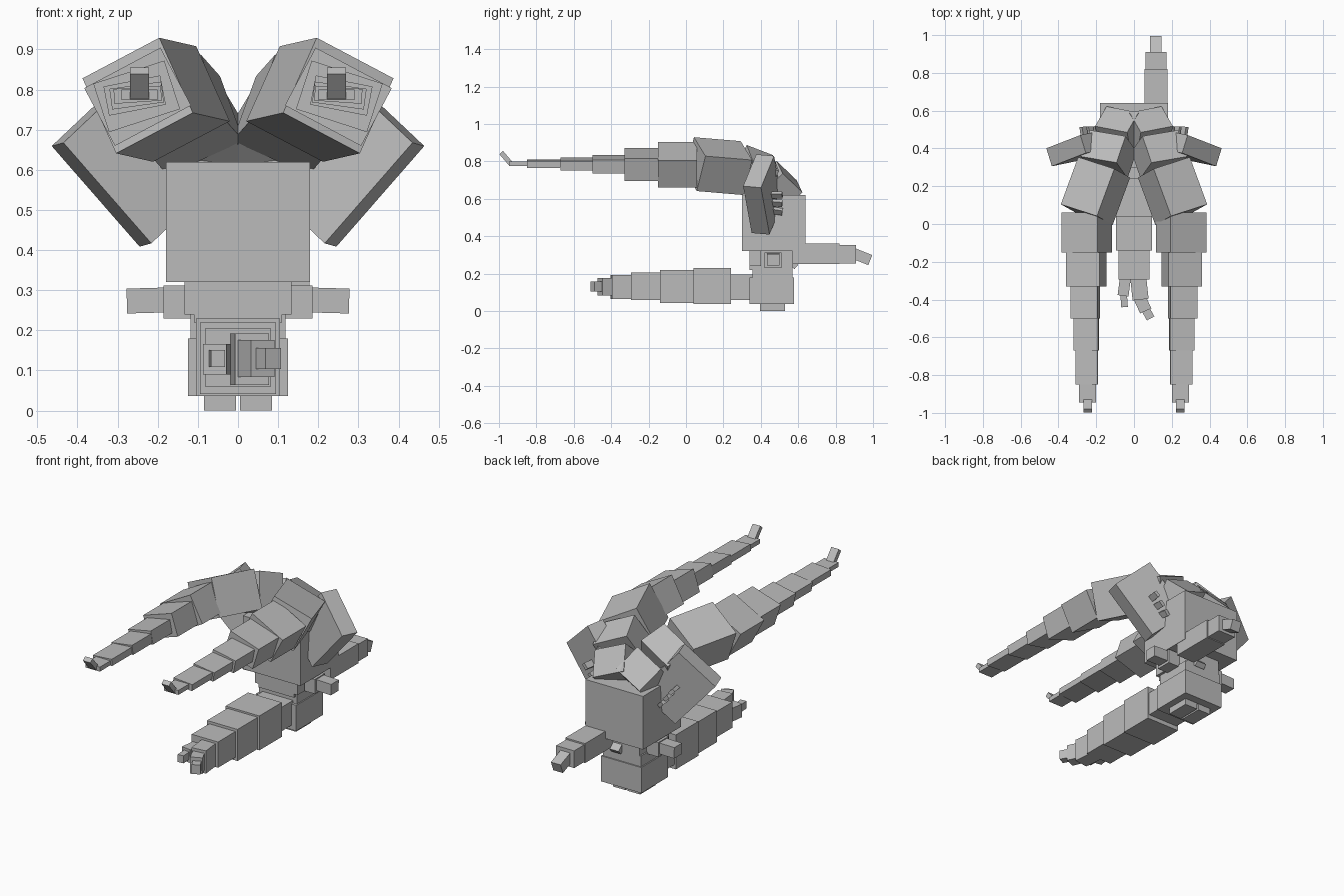
import bpy, math
from mathutils import Vector, Matrix

cube = bpy.data.objects.get("Cube")
if cube:
    bpy.data.objects.remove(cube, do_unlink=True)

grey = bpy.data.materials.new("plain grey")
grey.use_nodes = True
tone = (0.5, 0.5, 0.5, 1)
grey.diffuse_color = tone
grey.node_tree.nodes["Principled BSDF"].inputs["Base Color"].default_value = tone


def beam(name, start, end, width, depth, side=(1, 0, 0)):
    """Box running from start to end; width is measured along side."""
    a, b = Vector(start), Vector(end)
    along = (b - a).normalized()
    across = Vector(side)
    across = (across - along * across.dot(along)).normalized()
    up = across.cross(along)
    frame = Matrix((across, along, up)).transposed().to_4x4()
    frame.translation = (a + b) / 2
    bpy.ops.mesh.primitive_cube_add(size=1)
    ob = bpy.context.object
    ob.name = name
    ob.data.transform(frame @ Matrix.Diagonal((width, (b - a).length, depth, 1)))
    ob.data.materials.append(grey)
    return ob


def block(name, x, y, z):
    """Upright box from its x, y and z ranges."""
    cx, cz = sum(x) / 2, sum(z) / 2
    return beam(name, (cx, y[0], cz), (cx, y[1], cz), x[1] - x[0], z[1] - z[0])


def flip(p, s):
    return (p[0] * s, p[1], p[2])


# Torso, waist and hips
block("torso", (-.18, .18), (.30, .64), (.32, .62))
block("waist", (-.11, .11), (.34, .57), (.22, .33))
block("hips", (-.125, .125), (.34, .577), (.036, .18))
block("upper_hips", (-.118, .118), (.355, .57), (.17, .24))
beam("rear_flap", (.03, .53, .29), (.03, .59, .235), .06, .03)

# Tail, off to the left
block("tail_base", (.055, .178), (.57, .82), (.25, .36))
block("tail_middle", (.06, .172), (.82, .91), (.255, .352))
beam("tail_tip", (.115, .895, .308), (.115, .985, .272), .06, .058)

# Long lower trunk
block("trunk_root", (-.095, .095), (.22, .36), (.06, .195))
for i, (y0, y1, half, z0, z1) in enumerate([
        (.04, .24, .105, .036, .23),
        (-.14, .04, .095, .042, .22),
        (-.295, -.14, .082, .06, .205)]):
    block(f"trunk_{i + 1}", (-half, half), (y0, y1), (z0, z1))

# Two fingers on the trunk end
beam("large_finger_base", (.022, -.28, .128), (.035, -.4, .128), .085, .128)
beam("large_finger_middle", (.03, -.39, .13), (.062, -.46, .13), .065, .092)
beam("large_finger_tip", (.055, -.44, .13), (.088, -.5, .13), .045, .053)
beam("small_finger_base", (-.045, -.28, .128), (-.058, -.38, .128), .058, .075)
beam("small_finger_tip", (-.055, -.37, .13), (-.05, -.44, .13), .035, .042)

# Parts that come in mirrored pairs
for s, word in ((1, "left"), (-1, "right")):
    block(f"{word}_foot", sorted((.005 * s, .085 * s)), (.395, .53), (0, .04))
    block(f"{word}_stub_base", sorted((.1 * s, .185 * s)), (.42, .51), (.23, .312))
    beam(f"{word}_stub", (.17 * s, .467, .276), (.277 * s, .467, .273), .068, .062, (0, 1, 0))
    block(f"{word}_waist_plate", sorted((.105 * s, .133 * s)), (.34, .40), (.24, .32))

    # Flat shoulder slab
    beam(f"{word}_shoulder_slab", flip((.34, .376, .538), s), flip((.16, .446, .708), s),
         .336, .1, flip((-.22, .046, -.25), s))

    # Small claws behind the slab
    for k in range(3):
        root = (.20 + .03 * k, .45, .54 + .04 * k)
        tip = (.20 + .035 * k, .515, .53 + .045 * k)
        beam(f"{word}_claw_{k + 1}", flip(root, s), flip(tip, s), .035, .02, flip((1, 0, 1), s))

    # Thick arm sections arching forward from the torso
    roll = flip((-.19, -.06, .1), s)
    joints = [(.05, .545, .61), (.11, .44, .71), (.158, .30, .764), (.25, .05, .785)]
    sizes = [(.185, .17), (.21, .19), (.225, .21)]
    for k, (w, h) in enumerate(sizes):
        beam(f"{word}_upper_arm_{k + 1}", flip(joints[k], s), flip(joints[k + 1], s), w, h, roll)

    # Tapering forearm sections that untwist toward the tip
    sections = [(.06, -.15, .25, .782, .215, .163, 28),
                (-.15, -.33, .2525, .783, .186, .127, 18),
                (-.33, -.5, .2575, .785, .144, .074, 11),
                (-.5, -.67, .2525, .785, .13, .052, 8),
                (-.67, -.85, .25, .787, .118, .037, 4),
                (-.85, -.945, .245, .787, .09, .025, 0)]
    for k, (y0, y1, x, z, w, h, twist) in enumerate(sections):
        t = math.radians(twist)
        beam(f"{word}_forearm_{k + 1}", (x * s, y0, z), (x * s, y1, z), w, h,
             (math.cos(t) * s, 0, -math.sin(t)))
    beam(f"{word}_arm_hook", (.245 * s, -.935, .785), (.245 * s, -.988, .847), .047, .026)
